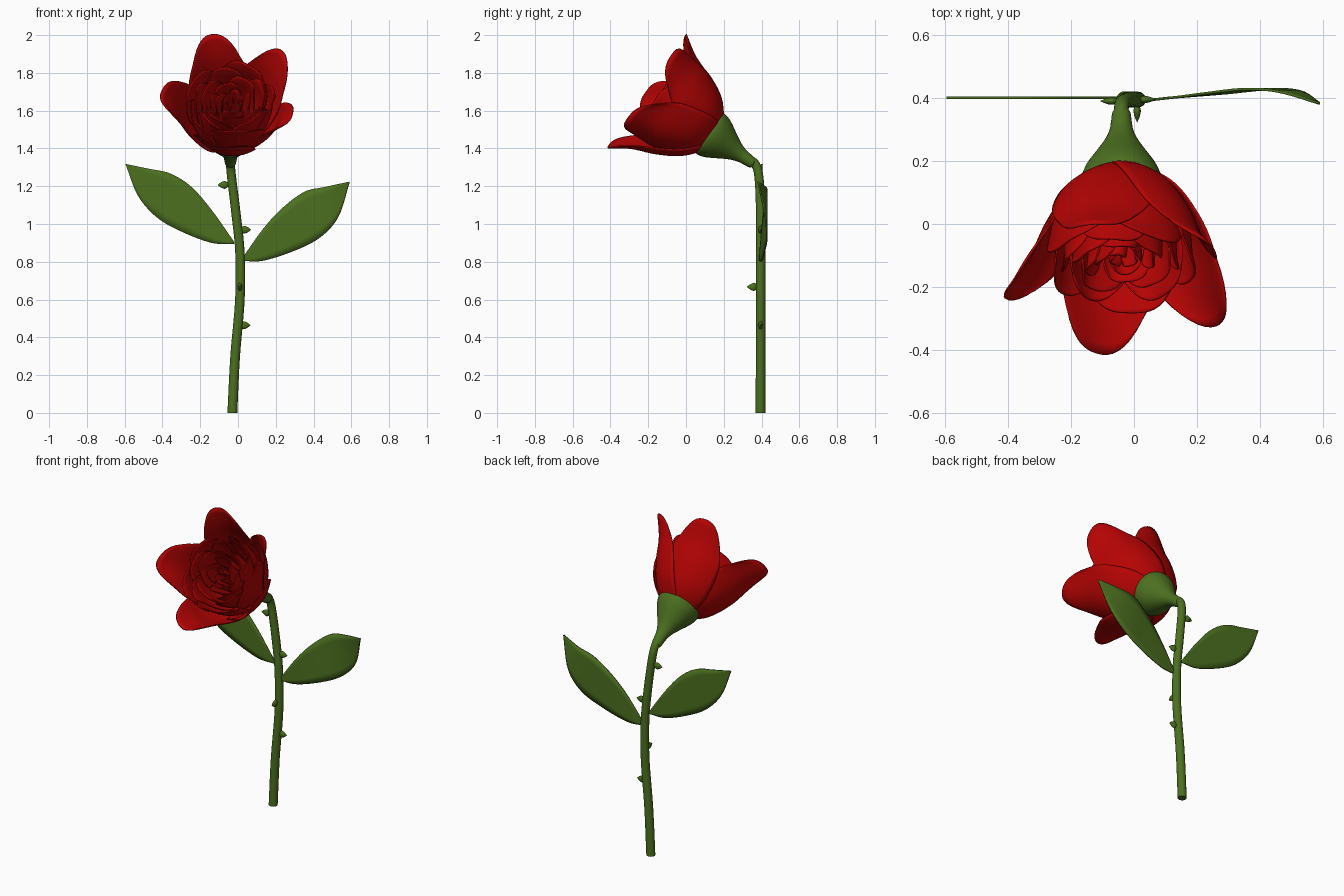
import bpy, bmesh, math, random
from mathutils import Vector, Matrix

if "Cube" in bpy.data.objects:
    bpy.data.objects.remove(bpy.data.objects["Cube"])

random.seed(4)


def material(name, color):
    m = bpy.data.materials.new(name)
    m.diffuse_color = (*color, 1)
    m.use_nodes = True
    m.node_tree.nodes["Principled BSDF"].inputs["Base Color"].default_value = m.diffuse_color
    return m


RED = material("petal red", (0.46, 0.001, 0.001))
GREEN = material("stem green", (0.072, 0.16, 0.014))


def spline(pts, t):
    """Smooth curve through a few points, t from 0 to 1."""
    n = len(pts) - 1
    f = min(max(t, 0), 1) * n
    i = min(int(f), n - 1)
    f -= i
    b, c = Vector(pts[i]), Vector(pts[i + 1])
    a = Vector(pts[i - 1]) if i > 0 else 2 * b - c
    d = Vector(pts[i + 2]) if i + 2 <= n else 2 * c - b
    return 0.5 * (2 * b + (c - a) * f + (2 * a - 5 * b + 4 * c - d) * f * f
                  + (3 * b - a - 3 * c + d) * f ** 3)


def sheet(name, func, nu, nv, mat, thick=0.0, close=False):
    """Grid surface from func(u, v), optionally thickened or with its open ends filled."""
    verts = [func(i / nu, j / nv) for i in range(nu + 1) for j in range(nv + 1)]
    w = nv + 1
    faces = [(i * w + j, i * w + j + 1, (i + 1) * w + j + 1, (i + 1) * w + j)
             for i in range(nu) for j in range(nv)]
    me = bpy.data.meshes.new(name)
    me.from_pydata(verts, [], faces)
    bm = bmesh.new()
    bm.from_mesh(me)
    bmesh.ops.remove_doubles(bm, verts=bm.verts, dist=1e-5)
    if close:
        bmesh.ops.holes_fill(bm, edges=[e for e in bm.edges if e.is_boundary], sides=0)
    bmesh.ops.recalc_face_normals(bm, faces=bm.faces)
    bm.to_mesh(me)
    bm.free()
    return finish(name, me, mat, thick)


def finish(name, me, mat, thick=0.0):
    ob = bpy.data.objects.new(name, me)
    bpy.context.collection.objects.link(ob)
    me.materials.append(mat)
    if thick:
        mod = ob.modifiers.new("thickness", 'SOLIDIFY')
        mod.thickness = thick
        mod.offset = 0
    bpy.ops.object.select_all(action='DESELECT')
    bpy.context.view_layer.objects.active = ob
    ob.select_set(True)
    bpy.ops.object.shade_smooth_by_angle(angle=math.radians(50))
    return ob


# Flower head frame: leans forward and up from the calyx
BASE = Vector((-0.04, 0.14, 1.47))
AXIS = Vector((0, -0.82, 0.57)).normalized()
SIDE = Vector((1, 0, 0))
UP = AXIS.cross(SIDE)


def head(r, ang, h):
    return BASE + SIDE * (r * math.cos(ang)) + UP * (r * math.sin(ang)) + AXIS * h


# Stem
stem_pts = [(-0.03, 0.395, 0), (-0.015, 0.395, 0.3), (0.01, 0.395, 0.6), (0.01, 0.395, 0.85),
            (-0.01, 0.395, 1.05), (-0.033, 0.387, 1.24), (-0.04, 0.368, 1.315), (-0.04, 0.33, 1.345)]


def stem(u, v):
    p = spline(stem_pts, u)
    d = (spline(stem_pts, min(u + 0.01, 1)) - spline(stem_pts, max(u - 0.01, 0))).normalized()
    if u == 0:
        d = Vector((0, 0, 1))
    x = (SIDE - d * SIDE.dot(d)).normalized()
    y = d.cross(x)
    r = 0.026 - 0.003 * u
    a = 2 * math.pi * v
    return p + x * (r * math.cos(a)) + y * (r * math.sin(a))


sheet("stem", stem, 42, 20, GREEN, close=True)

# Calyx: flared cup turned around the flower axis
calyx_pts = [(0, -0.268), (0.026, -0.264), (0.033, -0.225), (0.038, -0.19), (0.055, -0.145), (0.083, -0.095),
             (0.112, -0.045), (0.126, -0.01), (0.128, 0.013), (0.112, 0.014), (0.0, -0.02)]


def calyx(u, v):
    r, h = spline(calyx_pts, u)
    return head(max(r, 0), 2 * math.pi * v, h)


sheet("calyx", calyx, 40, 36, GREEN)

# Petals
width_pts = [(0.35, 0), (0.72, 0), (0.93, 0), (1.02, 0), (1.0, 0), (0.74, 0)]


def petal(name, ang, profile, half, skew, wave, lift=0.0):
    phase = random.uniform(0, 6)

    def surf(u, v):
        s = 2 * v - 1
        t = u * (1 - 0.17 * abs(s) ** 3)
        r, h = spline(profile, t)
        da = s * half * spline(width_pts, u)[0] / max(r, 0.04)
        r += skew * s * min(1, 2.5 * u) + wave * u * u * math.sin(4 * s + phase)
        return head(r, ang + da, h + lift * u)
    sheet(name, surf, 18, 16, RED, 0.006)


outer = [(0.05, -0.03), (0.122, 0.018), (0.19, 0.09), (0.25, 0.2), (0.295, 0.315), (0.362, 0.42)]
for i, deg in enumerate((105, 38, -30, -102, -178)):
    petal(f"outer_petal_{i + 1}", math.radians(deg), outer, 0.178, 0.012, 0.01)

# Inner petal rings: (count, radius, tip height, half width, start angle)
rings = [(5, 0.215, 0.35, 0.16, 65), (5, 0.175, 0.35, 0.13, 20), (4, 0.137, 0.34, 0.115, 50),
         (4, 0.1, 0.33, 0.085, 5), (3, 0.066, 0.325, 0.07, 40), (3, 0.035, 0.315, 0.045, 95)]
for k, (n, rad, top, half, start) in enumerate(rings):
    prof = [(rad * 0.35, -0.01), (rad * 0.72, 0.07), (rad * 0.92, 0.155),
            (rad, 0.235), (rad * 1.02, 0.3), (rad * 1.06, top)]
    for i in range(n):
        petal(f"inner_petal_{k + 1}_{i + 1}", math.radians(start + 360 * i / n + random.uniform(-6, 6)),
              prof, half, 0.013, 0.005, random.uniform(-0.012, 0.012))


# Leaves: upper and lower edges in the front plane, depth curve along the length
def leaf(name, upper, lower, depth):
    def surf(u, v):
        p = spline(upper, u).lerp(spline(lower, u), v)
        return Vector((p.x, spline(depth, u)[0], p.y))
    sheet(name, surf, 24, 6, GREEN, 0.008)


leaf("left_leaf",
     [(-0.02, 0.905), (-0.14, 1.075), (-0.25, 1.2), (-0.36, 1.268), (-0.47, 1.292), (-0.595, 1.318)],
     [(-0.02, 0.895), (-0.14, 0.9), (-0.3, 0.96), (-0.43, 1.035), (-0.53, 1.15), (-0.595, 1.315)],
     [(0.4, 0), (0.4, 0)])
leaf("right_leaf",
     [(0.02, 0.815), (0.13, 0.97), (0.23, 1.08), (0.35, 1.17), (0.46, 1.196), (0.59, 1.224)],
     [(0.02, 0.805), (0.13, 0.805), (0.29, 0.855), (0.43, 0.925), (0.53, 1.035), (0.59, 1.22)],
     [(0.39, 0), (0.402, 0), (0.415, 0), (0.428, 0), (0.42, 0), (0.382, 0)])


# Thorns: flattened teardrops pointing out of the stem
def thorn(name, tip, out):
    rot = Vector(out).to_track_quat('Z', 'Y').to_matrix()
    prof = [(0.008, -0.06), (0.018, -0.046), (0.021, -0.034), (0.013, -0.016), (0.0, 0.0)]

    def surf(u, v):
        r, h = spline(prof, u)
        a = 2 * math.pi * v
        return Vector(tip) + rot @ Vector((0.55 * r * math.cos(a), r * math.sin(a), h))
    sheet(name, surf, 10, 14, GREEN, close=True)


for i, (tip, out) in enumerate([((-0.108, 0.39, 1.207), (-1, 0, 0)), ((0.07, 0.395, 0.97), (1, 0, 0)),
                                ((0.01, 0.322, 0.667), (0, -1, 0)), ((0.067, 0.395, 0.464), (1, 0, 0))]):
    thorn(f"thorn_{i + 1}", tip, out)
